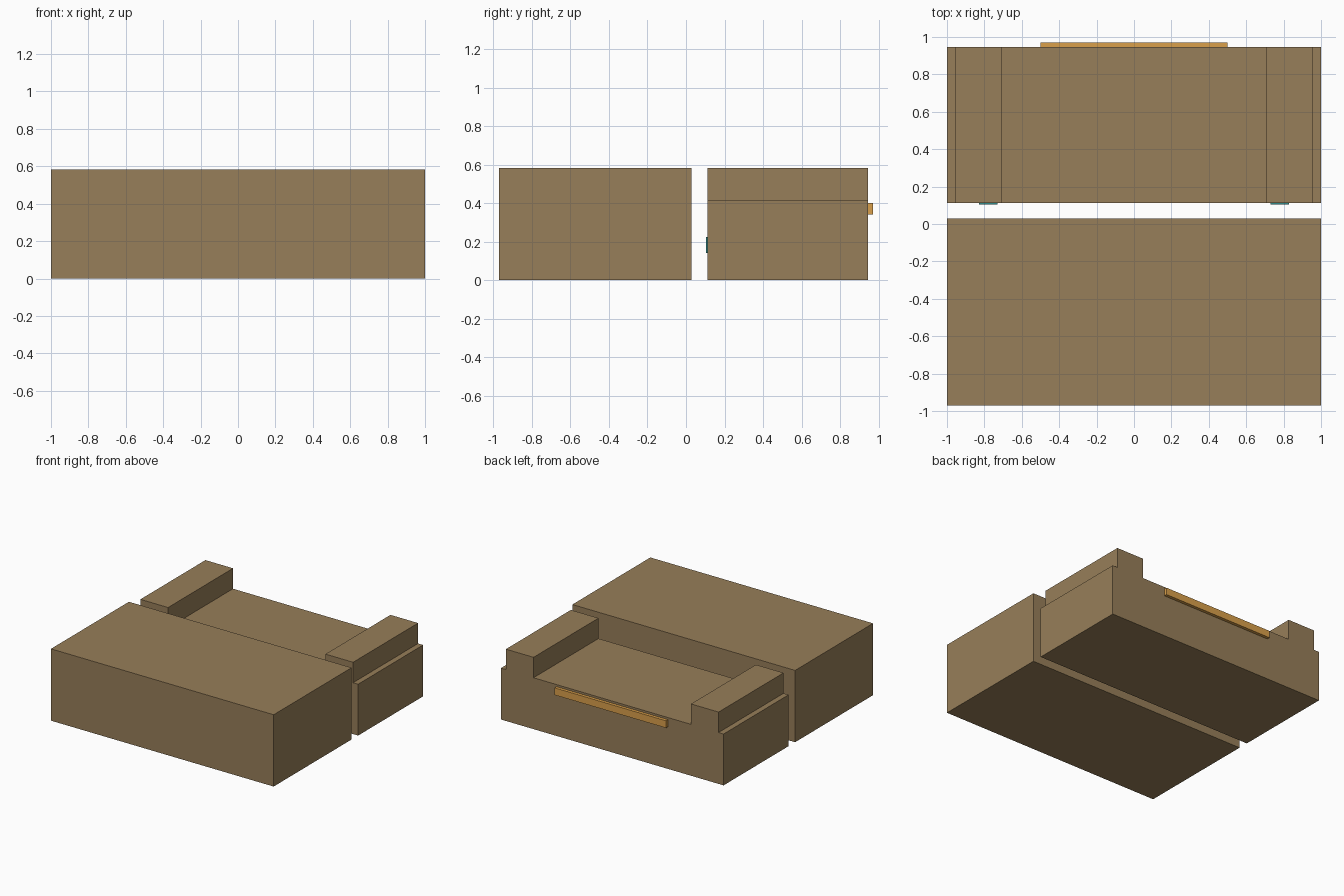
import bpy, bmesh

if "Cube" in bpy.data.objects:
    bpy.data.objects.remove(bpy.data.objects["Cube"])


def material(name, color):
    m = bpy.data.materials.new(name)
    m.diffuse_color = (*color, 1)
    m.use_nodes = True
    m.node_tree.nodes["Principled BSDF"].inputs["Base Color"].default_value = m.diffuse_color
    return m


brown = material("brown", (0.31, 0.21, 0.10))
amber = material("amber", (0.70, 0.35, 0.07))
teal = material("teal", (0.03, 0.26, 0.26))


def extrude_profile(name, profile, y0, y1, mat):
    """Extrude an x-z outline from y0 to y1."""
    bm = bmesh.new()
    face = bm.faces.new([bm.verts.new((x, y0, z)) for x, z in profile])
    result = bmesh.ops.extrude_face_region(bm, geom=[face])
    moved = [v for v in result["geom"] if isinstance(v, bmesh.types.BMVert)]
    bmesh.ops.translate(bm, verts=moved, vec=(0, y1 - y0, 0))
    bmesh.ops.recalc_face_normals(bm, faces=bm.faces)
    mesh = bpy.data.meshes.new(name)
    bm.to_mesh(mesh)
    bm.free()
    mesh.materials.append(mat)
    obj = bpy.data.objects.new(name, mesh)
    bpy.context.collection.objects.link(obj)
    return obj


def box(name, x0, x1, y0, y1, z0, z1, mat):
    return extrude_profile(name, [(x0, z0), (x1, z0), (x1, z1), (x0, z1)], y0, y1, mat)


TOP, STEP = 0.583, 0.417
BACK_FRONT, BACK_REAR = 0.1125, 0.946

# Plain front block
box("front_block", -1, 1, -0.971, 0.029, 0, TOP, brown)

# Rear block with raised side rails, mirrored half outline
right = [(1, 0), (1, STEP), (0.955, STEP), (0.955, TOP), (0.707, TOP), (0.707, STEP)]
left = [(-x, z) for x, z in reversed(right)]
extrude_profile("rear_block", right + left, BACK_FRONT, BACK_REAR, brown)

# Light strip on the rear face
box("rear_strip", -0.5, 0.5, BACK_REAR, 0.971, 0.342, 0.4, amber)

# Small pads facing the gap
for side, cx in (("left", -0.78), ("right", 0.78)):
    box(f"{side}_pad", cx - 0.05, cx + 0.05, 0.104, BACK_FRONT, 0.14, 0.223, teal)
